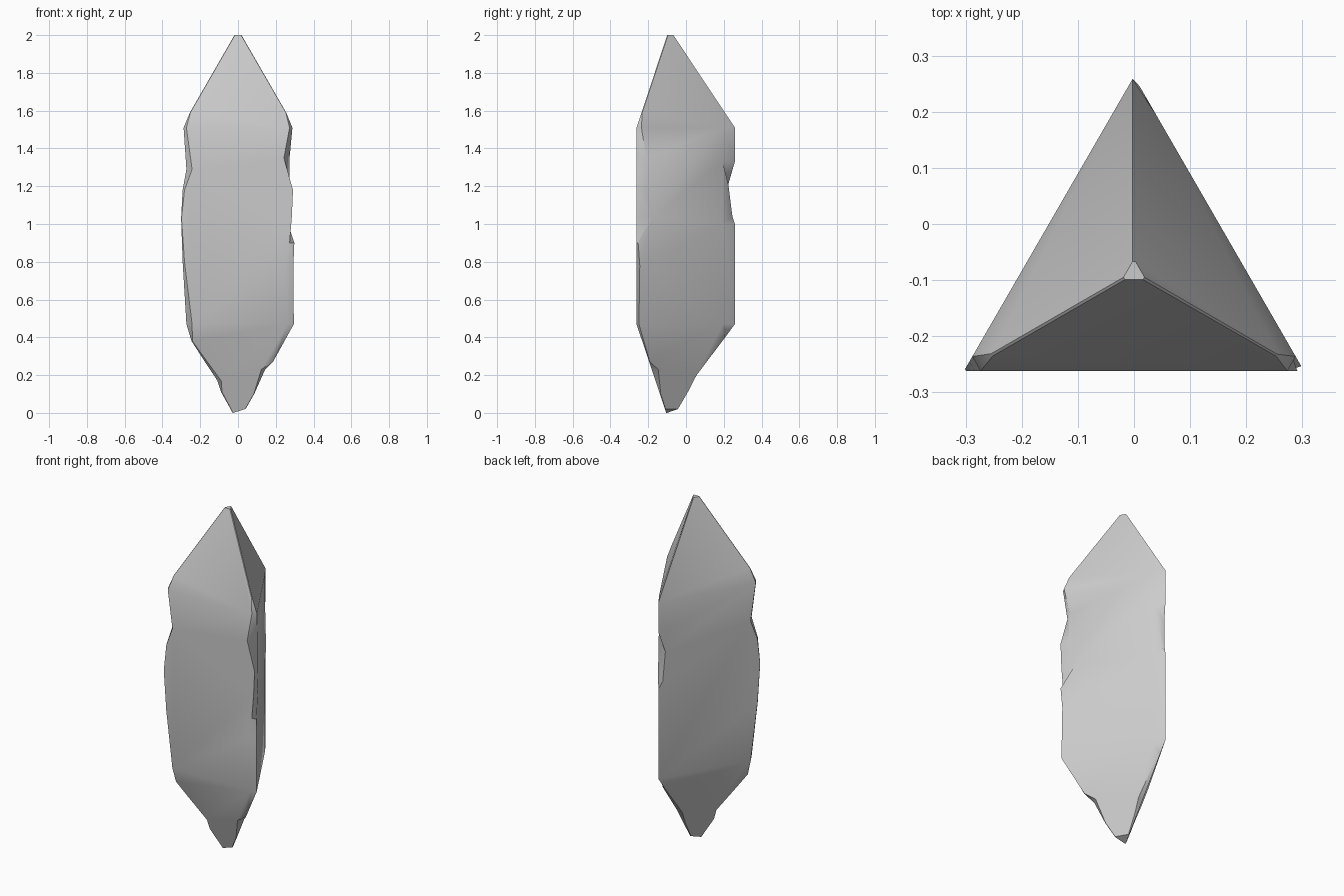
import bpy
import bmesh
import math
from mathutils import Vector

default_cube = bpy.data.objects.get("Cube")
if default_cube:
    bpy.data.objects.remove(default_cube, do_unlink=True)

# Three-sided crystal: straight body with a pointed top and bottom
RADIUS = 0.35
CENTRE = Vector((0, -0.087, 0))
SHOULDER, FOOT, TOP = 1.51, 0.47, 2.0
ANGLES = [math.radians(a) for a in (210, 330, 90)]

# Worn corner edges: height, chip width on the previous face, chip width on the next face
left_edge = [
    (TOP, .005, .005), (1.59, .005, .005), (SHOULDER, .03, .03), (1.29, .06, .06),
    (1.18, .02, .02), (1.03, .004, .004), (.8, .02, .02), (FOOT, .06, .06),
    (.38, .01, .01), (.3, .02, .02), (.17, .04, .04), (.11, .01, .01), (0, .004, .004)]
right_edge = [
    (TOP, .005, .005), (1.59, .004, .004), (SHOULDER, .03, .03), (1.35, .06, .06),
    (1.18, .012, .06), (1.04, .018, .1), (.9, .03, .01), (.78, .05, .02),
    (FOOT, .04, .015), (.27, .004, .004), (.23, .04, .04), (.1, .005, .005), (.02, .004, .004)]
back_edge = [
    (TOP, .005, .005), (SHOULDER, .08, .005), (1.33, .08, .005), (1.21, .045, .045),
    (1.04, .02, .03), (1, .08, .005), (FOOT, .08, .005), (.4, .01, .01),
    (.2, .03, .03), (.12, .015, .015), (.02, .005, .005)]
edges = [left_edge, right_edge, back_edge]


def section_scale(z):
    """Size of the triangular section at a height."""
    if z > SHOULDER:
        return 1 - 0.93 * (z - SHOULDER) / (TOP - SHOULDER)
    if z < FOOT:
        return 0.1 + 0.9 * z / FOOT
    return 1


def corner_direction(index):
    angle = ANGLES[index % 3]
    return Vector((math.cos(angle), math.sin(angle), 0))


def chip_point(index, toward, z, width):
    """Point on a face, a chip width away from the sharp corner."""
    here, other = corner_direction(index), corner_direction(toward)
    corner = CENTRE + here * RADIUS * section_scale(z) + Vector((0, 0, z))
    return corner + (other - here).normalized() * width


bm = bmesh.new()
before = [[bm.verts.new(chip_point(i, i - 1, z, a)) for z, a, b in rows]
          for i, rows in enumerate(edges)]
after = [[bm.verts.new(chip_point(i, i + 1, z, b)) for z, a, b in rows]
         for i, rows in enumerate(edges)]

# Chipped strips down the three corners
for first, second in zip(before, after):
    for k in range(len(first) - 1):
        bm.faces.new((first[k], first[k + 1], second[k + 1], second[k]))

# Broad flat faces of the point, the body and the foot
for i in range(3):
    j = (i + 1) % 3
    for high, low in ((TOP, SHOULDER), (SHOULDER, FOOT), (FOOT, -1)):
        down = [v for v, row in zip(after[i], edges[i]) if low <= row[0] <= high]
        up = [v for v, row in zip(before[j], edges[j]) if low <= row[0] <= high]
        bm.faces.new(down + up[::-1])

# Small blunt caps on both tips
for row, step in ((0, 1), (-1, -1)):
    ring = [v for i in range(3) for v in (before[i][row], after[i][row])]
    bm.faces.new(ring[::step])

mesh = bpy.data.meshes.new("crystal")
bm.to_mesh(mesh)
bm.free()
crystal = bpy.data.objects.new("crystal", mesh)
bpy.context.collection.objects.link(crystal)

# Soft folds on the faces, crisp corners
mesh.shade_smooth()
mesh.set_sharp_from_angle(angle=math.radians(50))

# Plain grey stone
grey = bpy.data.materials.new("stone grey")
grey.use_nodes = True
colour = (0.6, 0.6, 0.6, 1)
grey.diffuse_color = colour
grey.node_tree.nodes["Principled BSDF"].inputs["Base Color"].default_value = colour
mesh.materials.append(grey)
